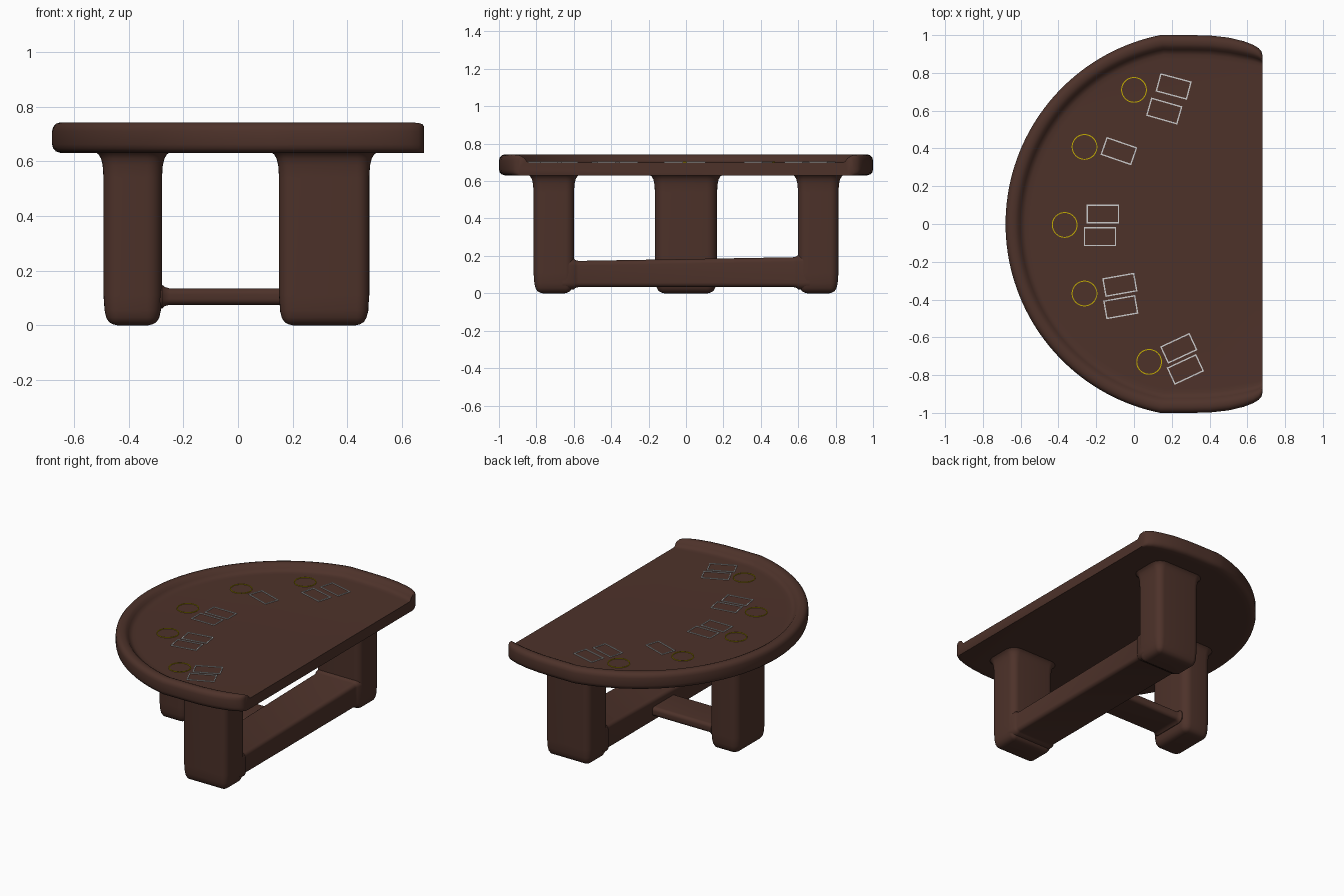
import bpy, bmesh, math
from math import sin, cos, pi, radians
from mathutils import Matrix, Vector

if "Cube" in bpy.data.objects:
    bpy.data.objects.remove(bpy.data.objects["Cube"])


def material(name, col):
    m = bpy.data.materials.new(name)
    m.diffuse_color = (*col, 1)
    m.use_nodes = True
    m.node_tree.nodes["Principled BSDF"].inputs["Base Color"].default_value = m.diffuse_color
    return m


WOOD = material("dark_wood", (0.075, 0.032, 0.023))
YELLOW = material("yellow_line", (0.55, 0.42, 0.0))
WHITE = material("white_line", (0.8, 0.8, 0.8))


def finish(name, bm, mat, angle=40):
    bmesh.ops.recalc_face_normals(bm, faces=bm.faces)
    me = bpy.data.meshes.new(name)
    bm.to_mesh(me)
    bm.free()
    me.materials.append(mat)
    ob = bpy.data.objects.new(name, me)
    bpy.context.collection.objects.link(ob)
    bpy.ops.object.select_all(action='DESELECT')
    ob.select_set(True)
    bpy.context.view_layer.objects.active = ob
    bpy.ops.object.shade_smooth_by_angle(angle=radians(angle))
    return ob


def skin(bm, rings, closed):
    n = len(rings[0])
    for a, b in zip(rings, rings[1:]):
        for i in range(n if closed else n - 1):
            j = (i + 1) % n
            bm.faces.new((a[i], a[j], b[j], b[i]))


def rounded_rect(hu, hv, r, seg=6):
    pts = []
    for k, (su, sv) in enumerate(((1, 1), (-1, 1), (-1, -1), (1, -1))):
        for i in range(seg + 1):
            a = (k + i / seg) * pi / 2
            pts.append((su * (hu - r) + r * cos(a), sv * (hv - r) + r * sin(a)))
    return pts


def loft(name, axis, centre, half, r, sections):
    """Stack rounded rectangles along an axis; sections are (position, outset)."""
    bm = bmesh.new()
    rings = []
    for t, off in sections:
        ring = []
        for u, v in rounded_rect(half[0] + off, half[1] + off, max(r + off, 0.012)):
            u, v = u + centre[0], v + centre[1]
            co = {'x': (t, u, v), 'y': (u, t, v), 'z': (u, v, t)}[axis]
            ring.append(bm.verts.new(co))
        rings.append(ring)
    skin(bm, rings, True)
    bm.faces.new(rings[0])
    bm.faces.new(rings[-1])
    return finish(name, bm, WOOD)


# Table top: rim profile swept around the D-shaped outline, open at the straight side
half_path = [(0.21, 1.0), (0.3, 1.0), (0.4, 0.998), (0.5, 0.987), (0.58, 0.968),
             (0.63, 0.949), (0.66, 0.931), (0.674, 0.916), (0.68, 0.895)]
taper = [1, 1, 1, 1, 0.95, 0.85, 0.75, 0.65, 0.5]
drop = [0, 0, 0, 0, 0, 0, 0.002, 0.006, 0.014]
path = [(x, -y, 0, 1, s, d) for (x, y), s, d in zip(half_path, taper, drop)][::-1]
A0 = math.atan2(1, -0.2)
for i in range(73):
    a = 2 * pi - A0 + (2 * A0 - 2 * pi) * i / 72
    path.append((0.34 + 1.02 * cos(a), 1.02 * sin(a), -cos(a), -sin(a), 1, 0))
path += [(x, y, 0, -1, s, d) for (x, y), s, d in zip(half_path, taper, drop)]
profile = [(0.06, 0.63), (0.03, 0.631), (0.014, 0.636), (0.004, 0.647), (0, 0.662),
           (0, 0.71), (0.004, 0.725), (0.014, 0.737), (0.03, 0.742), (0.05, 0.741),
           (0.066, 0.733), (0.078, 0.718), (0.09, 0.706), (0.105, 0.701), (0.13, 0.70)]
bm = bmesh.new()
rings = []
for x, y, nx, ny, s, dz in path:
    rings.append([bm.verts.new((x + nx * d * s, y + ny * d * s,
                                z - dz * max(0, (z - 0.70) / 0.042)))
                  for d, z in profile])
skin(bm, rings, False)
bm.faces.new([r[0] for r in rings])
bm.faces.new([r[-1] for r in rings])
bm.faces.new(rings[0] + rings[-1][::-1])
finish("table_top", bm, WOOD)

# Legs: soft foot, flared where they meet the top
LEG = [(0, -0.05), (0.004, -0.034), (0.012, -0.02), (0.028, -0.01), (0.055, -0.004),
       (0.11, 0), (0.54, 0), (0.585, 0.003), (0.61, 0.009), (0.625, 0.018), (0.635, 0.032)]
loft("middle_leg", 'z', (-0.385, 0), (0.107, 0.166), 0.055, LEG)
for side, s in (("front", -1), ("back", 1)):
    loft(side + "_leg", 'z', (0.315, s * 0.707), (0.165, 0.108), 0.045, LEG)

# Long stretcher between the two outer legs, its top rising slightly to the back
ob = loft("long_stretcher", 'y', (0.315, 0.108), (0.15, 0.075), 0.025,
          [(-0.66, 0.012), (-0.60, 0.012), (-0.59, 0.004), (-0.575, 0),
           (0.575, 0), (0.59, 0.004), (0.60, 0.012), (0.66, 0.012)])
for v in ob.data.vertices:
    if v.co.z > 0.11:
        v.co.z += 0.017 * v.co.y

# Cross stretcher to the middle leg
loft("cross_stretcher", 'x', (0, 0.105), (0.12, 0.03), 0.022,
     [(-0.34, 0.014), (-0.278, 0.014), (-0.268, 0.005), (-0.25, 0), (0.2, 0)])


def outline(name, loop, inner, pos, rot, mat):
    """Thin flat printed line between two matching loops."""
    bm = bmesh.new()
    m = Matrix.Translation(Vector((*pos, 0))) @ Matrix.Rotation(radians(rot), 4, 'Z')
    rings = [[bm.verts.new(m @ Vector((x, y, z))) for x, y in pts]
             for pts, z in ((loop, 0.699), (loop, 0.704), (inner, 0.704), (inner, 0.699))]
    skin(bm, rings + rings[:1], True)
    finish(name, bm, mat, 30)


# Betting circles
def circle(r):
    return [(r * cos(2 * pi * i / 48), r * sin(2 * pi * i / 48)) for i in range(48)]


for i, p in enumerate([(0, 0.71), (-0.262, 0.408), (-0.367, -0.005),
                       (-0.262, -0.368), (0.08, -0.73)]):
    outline(f"bet_circle_{i + 1}", circle(0.068), circle(0.063), p, 0, YELLOW)


# Card boxes
def box(w, h):
    return [(-w, -h), (w, -h), (w, h), (-w, h)]


for i, (x, y, rot) in enumerate([
        (0.21, 0.728, -15), (0.16, 0.598, -16), (-0.08, 0.386, -19),
        (-0.165, 0.053, 0), (-0.18, -0.067, 0), (-0.075, -0.322, 10),
        (-0.07, -0.44, 10), (0.237, -0.658, 25), (0.272, -0.77, 25)]):
    outline(f"card_box_{i + 1}", box(0.086, 0.05), box(0.079, 0.043), (x, y), rot, WHITE)
